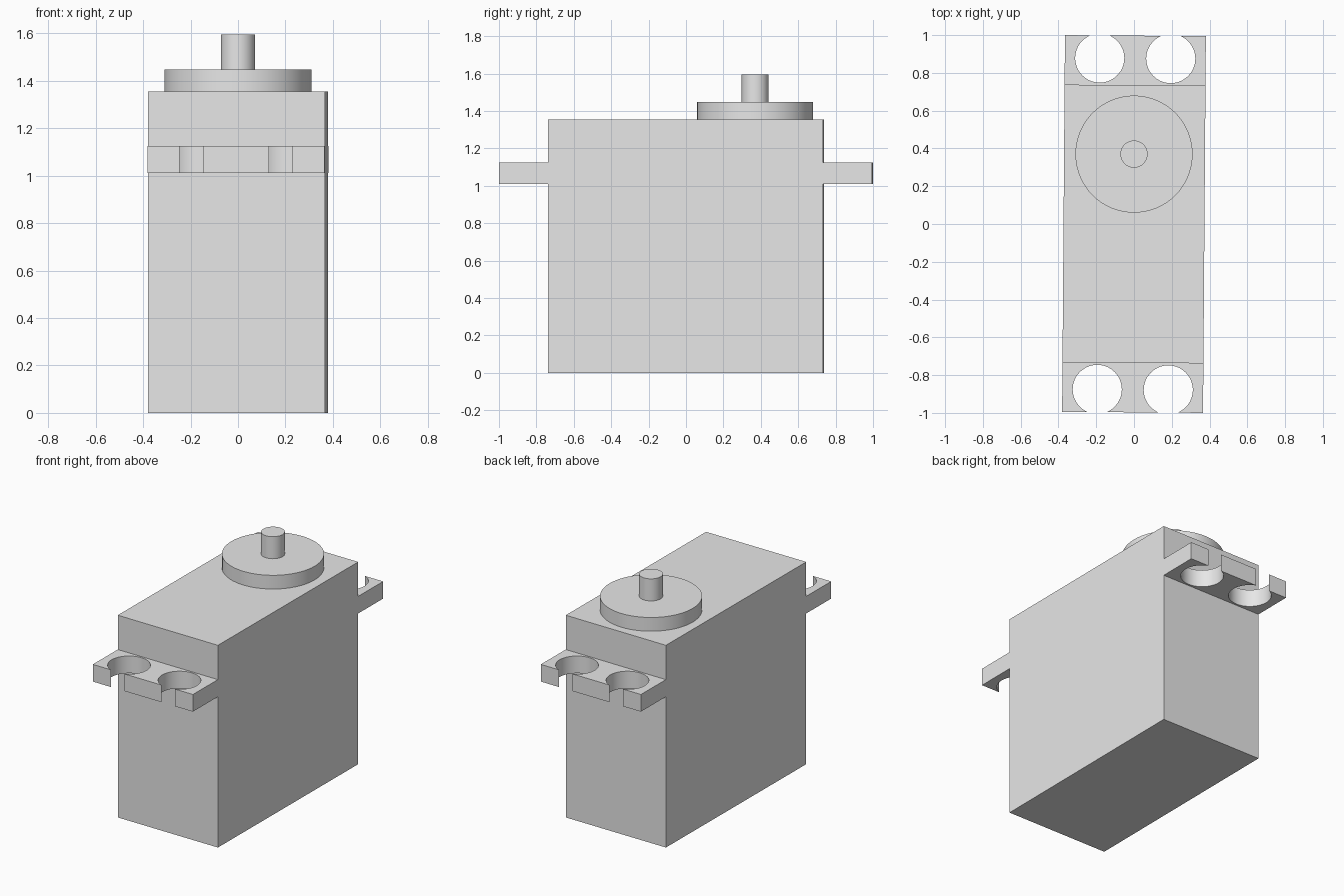
import bpy
import bmesh
from math import radians, sin, cos, asin, pi
from mathutils import Matrix

cube = bpy.data.objects.get("Cube")
if cube:
    bpy.data.objects.remove(cube, do_unlink=True)

# Single plain grey finish
grey = bpy.data.materials.new("light grey")
grey.use_nodes = True
grey.diffuse_color = (0.8, 0.8, 0.8, 1)
grey.node_tree.nodes["Principled BSDF"].inputs["Base Color"].default_value = (0.8, 0.8, 0.8, 1)

HALF_W, HALF_BODY, HALF_LEN = 0.373, 0.735, 0.997
HOLE_R, HOLE_X, HOLE_Y = 0.13, 0.188, 0.877
TWIST = Matrix.Rotation(radians(-0.43), 4, "Z")


def prism(name, outline, z0, z1, turn=Matrix(), smooth=False):
    """Extrude a counter-clockwise or clockwise outline from z0 to z1."""
    bm = bmesh.new()
    base = bm.faces.new([bm.verts.new((x, y, z0)) for x, y in outline])
    top = bmesh.ops.extrude_face_region(bm, geom=[base])["geom"]
    for v in top:
        if isinstance(v, bmesh.types.BMVert):
            v.co.z = z1
    bm.transform(turn)
    bmesh.ops.recalc_face_normals(bm, faces=bm.faces)
    mesh = bpy.data.meshes.new(name)
    bm.to_mesh(mesh)
    bm.free()
    mesh.materials.append(grey)
    obj = bpy.data.objects.new(name, mesh)
    bpy.context.collection.objects.link(obj)
    if smooth:
        bpy.ops.object.select_all(action="DESELECT")
        obj.select_set(True)
        bpy.context.view_layer.objects.active = obj
        bpy.ops.object.shade_smooth_by_angle(angle=radians(30))
    return obj


def arc(cx, cy, r, start, end, steps):
    return [(cx + r * cos(start + (end - start) * i / steps),
             cy + r * sin(start + (end - start) * i / steps)) for i in range(steps + 1)]


# Main housing
prism("housing", [(-HALF_W, -HALF_BODY), (HALF_W, -HALF_BODY),
                  (HALF_W, HALF_BODY), (-HALF_W, HALF_BODY)], 0, 1.355, TWIST)

# Mounting tabs with two screw holes breaking through the outer edge
gap = asin((HALF_LEN - HOLE_Y) / HOLE_R)
tab = [(-HALF_W, HALF_BODY), (-HALF_W, HALF_LEN)]
for hx in (-HOLE_X, HOLE_X):
    tab += arc(hx, HOLE_Y, HOLE_R, pi - gap, 2 * pi + gap, 48)
tab += [(HALF_W, HALF_LEN), (HALF_W, HALF_BODY)]
half_turn = Matrix.Rotation(pi, 4, "Z")
prism("back_mounting_tab", tab, 1.01, 1.125, TWIST, True)
prism("front_mounting_tab", tab, 1.01, 1.125, TWIST @ half_turn, True)

# Output boss and shaft
for name, r, z0, z1 in (("output_boss", 0.31, 1.355, 1.447), ("output_shaft", 0.072, 1.447, 1.595)):
    prism(name, arc(0, 0.37, r, 0, 2 * pi, 64)[:-1], z0, z1, smooth=True)
